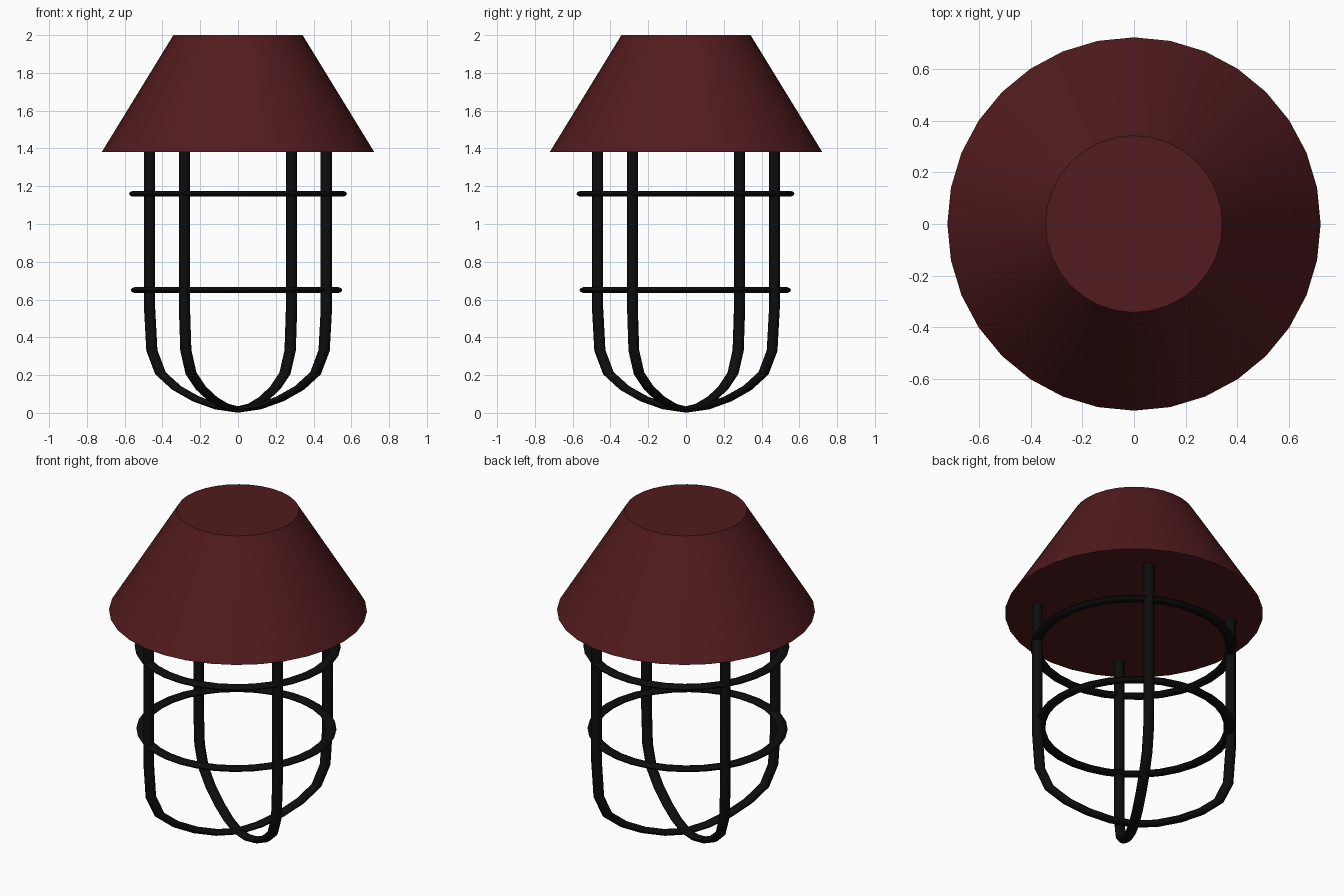
import bpy, math

if "Cube" in bpy.data.objects:
    bpy.data.objects.remove(bpy.data.objects["Cube"])

SQUASH = 0.55  # wire sections are flattened vertically


def material(name, rgb):
    m = bpy.data.materials.new(name)
    m.diffuse_color = (*rgb, 1)
    m.use_nodes = True
    m.node_tree.nodes["Principled BSDF"].inputs["Base Color"].default_value = m.diffuse_color
    return m


RED = material("dark_red", (0.085, 0.011, 0.013))
BLACK = material("black", (0.004, 0.004, 0.004))


def finish(obj, name, mat, angle):
    obj.name = name
    obj.data.materials.clear()
    obj.data.materials.append(mat)
    bpy.ops.object.select_all(action='DESELECT')
    obj.select_set(True)
    bpy.context.view_layer.objects.active = obj
    bpy.ops.object.transform_apply(location=True, rotation=True, scale=True)
    bpy.ops.object.shade_smooth_by_angle(angle=math.radians(angle))


def wire(name, points):
    # round tube along a path, then flattened in z
    cu = bpy.data.curves.new(name, 'CURVE')
    cu.dimensions = '3D'
    cu.bevel_depth = 0.03
    cu.bevel_resolution = 3
    cu.use_fill_caps = True
    sp = cu.splines.new('POLY')
    sp.points.add(len(points) - 1)
    for p, (x, y, z) in zip(sp.points, points):
        p.co = (x, y, z / SQUASH, 1)
    ob = bpy.data.objects.new(name, cu)
    bpy.context.collection.objects.link(ob)
    ob.scale.z = SQUASH
    bpy.ops.object.select_all(action='DESELECT')
    ob.select_set(True)
    bpy.context.view_layer.objects.active = ob
    bpy.ops.object.convert(target='MESH')
    finish(bpy.context.view_layer.objects.active, name, BLACK, 50)


# shade: closed cone frustum
bpy.ops.mesh.primitive_cone_add(vertices=32, radius1=0.722, radius2=0.342,
                                depth=0.62, location=(0, 0, 1.69))
finish(bpy.context.object, "shade", RED, 30)

# two crossing U-shaped hoops, as (radius, z) of one half
half = [(0.547, 1.40), (0.547, 0.55), (0.533, 0.33), (0.48, 0.21),
        (0.38, 0.132), (0.26, 0.074), (0.13, 0.034)]
for i, deg in enumerate((58.8, -31.2)):
    c, s = math.cos(math.radians(deg)), math.sin(math.radians(deg))
    path = half + [(0, 0.0175)] + [(-r, z) for r, z in reversed(half)]
    wire(f"cage_hoop_{i + 1}", [(r * c, r * s, z) for r, z in path])

# two horizontal rings
for name, r, x, y, z in (("upper_ring", 0.547, 0, -0.003, 1.16),
                         ("lower_ring", 0.53, -0.008, -0.004, 0.65)):
    bpy.ops.mesh.primitive_torus_add(major_radius=r, minor_radius=0.03,
                                     major_segments=32, minor_segments=10,
                                     location=(x, y, z))
    bpy.context.object.scale.z = SQUASH
    finish(bpy.context.object, name, BLACK, 60)
